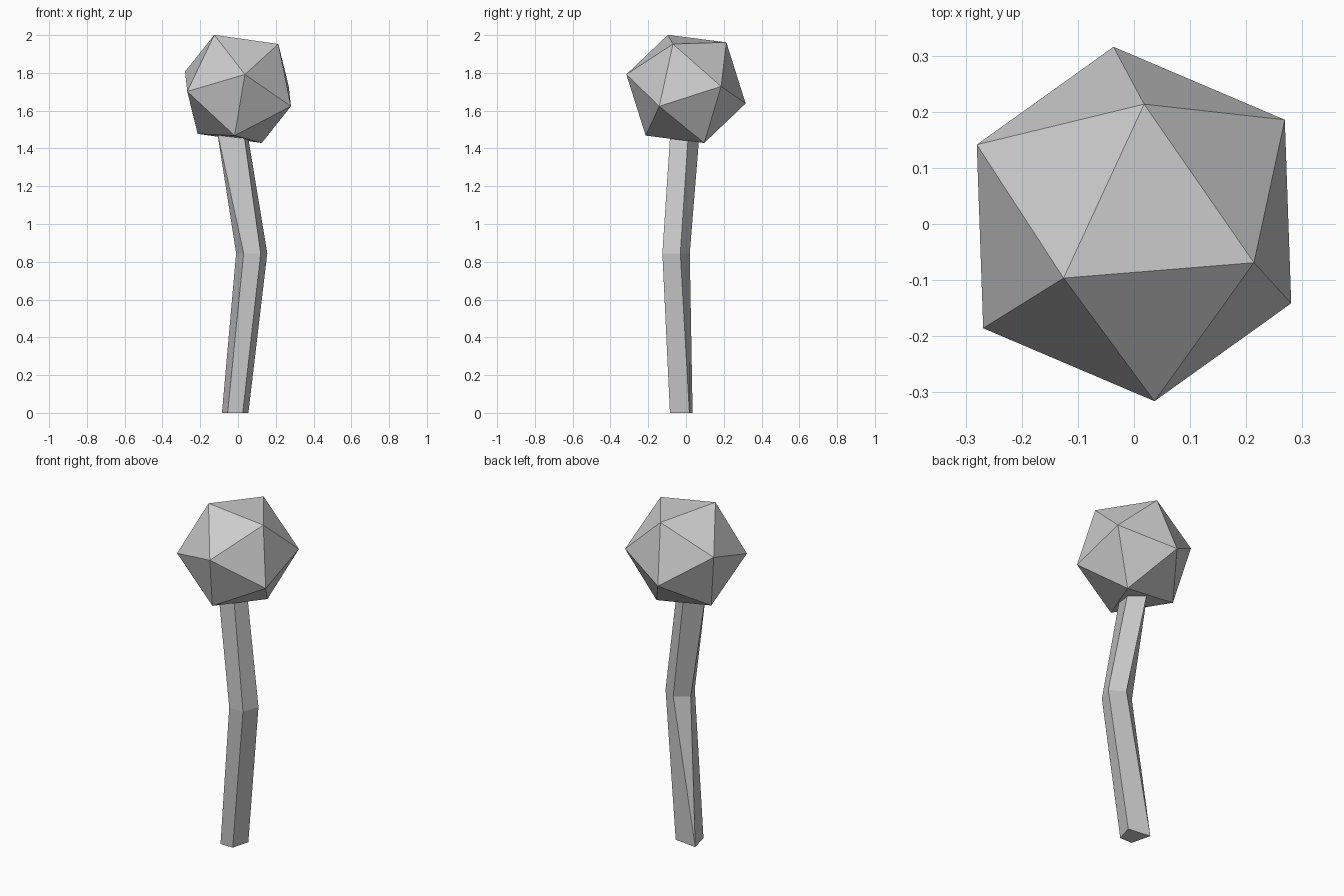
import bpy, bmesh
from mathutils import Vector, Matrix

cube = bpy.data.objects.get("Cube")
if cube:
    bpy.data.objects.remove(cube)

# Single flat grey
GREY = (0.6, 0.6, 0.6, 1.0)
grey = bpy.data.materials.new("plain_grey")
grey.use_nodes = True
grey.diffuse_color = GREY
grey.node_tree.nodes["Principled BSDF"].inputs["Base Color"].default_value = GREY


def finish(bm, name):
    bmesh.ops.recalc_face_normals(bm, faces=bm.faces)
    mesh = bpy.data.meshes.new(name)
    bm.to_mesh(mesh)
    bm.free()
    mesh.materials.append(grey)
    obj = bpy.data.objects.new(name, mesh)
    bpy.context.collection.objects.link(obj)
    return obj


# Crown: a tilted icosahedron, aimed by one corner and one of its neighbours
corner = Vector((-0.125, -0.096, 0.285)).normalized()
neighbour = Vector((0.216, -0.068, 0.235))
side = (neighbour - corner * neighbour.dot(corner)).normalized()
turn = Matrix((side, corner.cross(side), corner)).transposed().to_4x4()
bm = bmesh.new()
bmesh.ops.create_icosphere(bm, subdivisions=1, radius=0.327,
                           matrix=Matrix.Translation((0, 0, 1.715)) @ turn)
finish(bm, "crown")

# Trunk: three sections; repeated corners close the five sides to four at each end
sections = [
    (0.0, [(-0.085, 0.035), (-0.055, -0.085), (0.025, -0.085), (0.055, 0.018), (-0.085, 0.035)]),
    (0.845, [(-0.01, -0.03), (0.03, -0.125), (0.12, -0.125), (0.155, -0.03), (0.07, 0.02)]),
    (1.5, [(-0.112, -0.03), (-0.112, -0.03), (0.028, -0.082), (0.047, 0.014), (-0.038, 0.073)]),
]
bm = bmesh.new()
rings = [[bm.verts.new((x, y, z)) for x, y in ring] for z, ring in sections]
for low, high in zip(rings, rings[1:]):
    for i in range(5):
        j = (i + 1) % 5
        bm.faces.new((low[i], low[j], high[j], high[i]))
bm.faces.new(rings[0])
bm.faces.new(rings[-1])
bmesh.ops.remove_doubles(bm, verts=bm.verts, dist=0.001)
finish(bm, "trunk")
